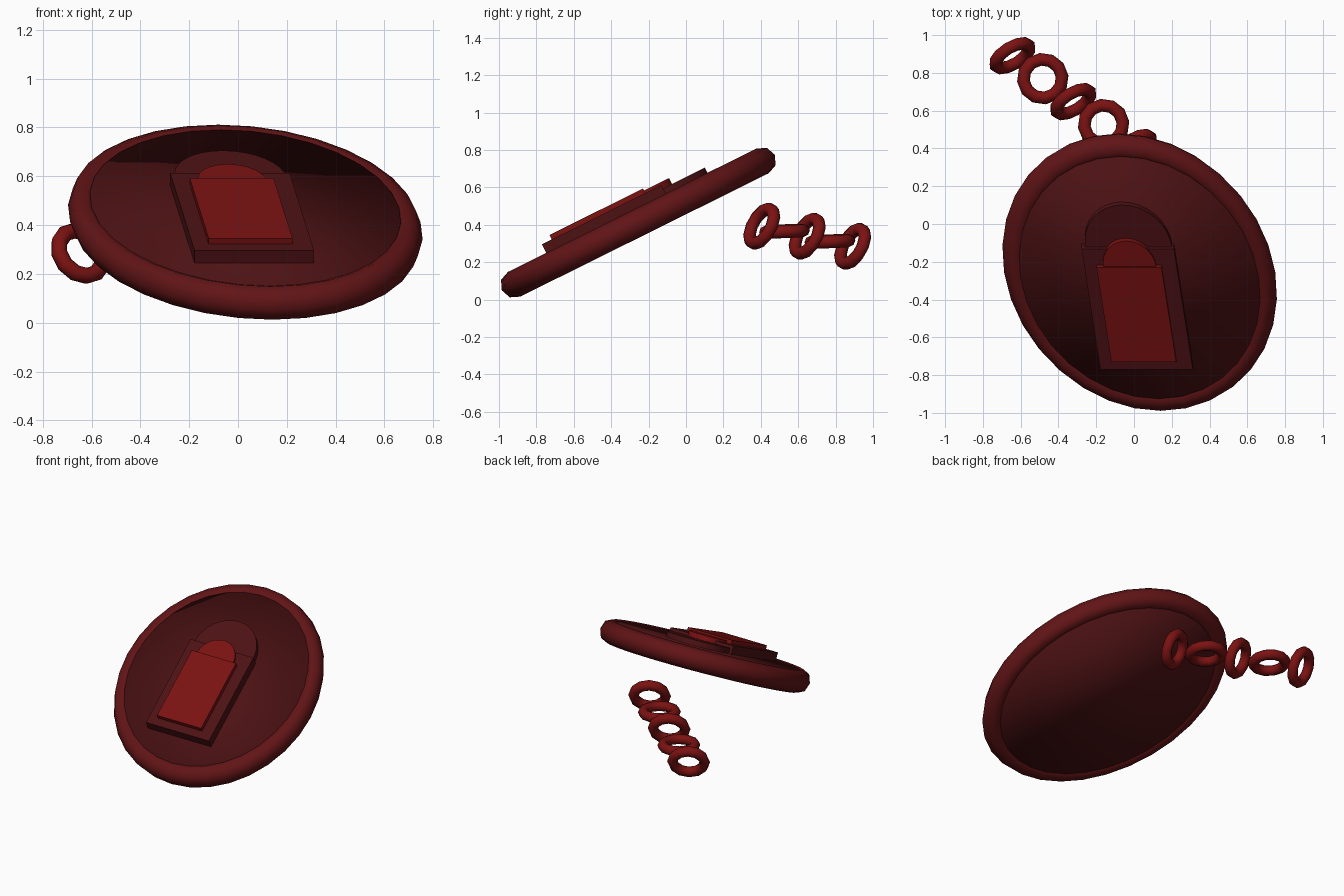
import bpy, bmesh, math
from mathutils import Matrix, Vector

if "Cube" in bpy.data.objects:
    bpy.data.objects.remove(bpy.data.objects["Cube"])


def material(name, rgb):
    m = bpy.data.materials.new(name)
    m.use_nodes = True
    m.diffuse_color = (*rgb, 1)
    m.node_tree.nodes["Principled BSDF"].inputs["Base Color"].default_value = (*rgb, 1)
    return m


bright = material("bright red", (0.2, 0.006, 0.006))
deep = material("deep red", (0.12, 0.007, 0.008))
dark = material("dark red", (0.075, 0.006, 0.007))

# Tilted, slightly skewed frame of the medallion: across, along, out of the face
TILT, SKEW = math.radians(26.4), -0.14
c, s = math.cos(TILT), math.sin(TILT)
FRAME = Matrix(((1, SKEW, 0, 0.03), (0, c, -s, -0.255), (0, s, c, 0.412), (0, 0, 0, 1)))


def finish(obj, name, mat, matrix, smooth=None):
    obj.name = obj.data.name = name
    obj.data.transform(matrix @ obj.matrix_world)
    obj.matrix_world = Matrix()
    obj.data.materials.append(mat)
    if smooth == "all":
        bpy.ops.object.shade_smooth()
    elif smooth == "angle":
        bpy.ops.object.shade_smooth_by_angle(angle=math.radians(50))
    return obj


def ring(name, mat, matrix, major, minor, sides, tube):
    bpy.ops.mesh.primitive_torus_add(major_radius=major, minor_radius=minor,
                                     major_segments=sides, minor_segments=tube)
    return finish(bpy.context.object, name, mat, matrix, "all")


def cylinder(name, mat, centre, rx, ry, low, high, sides, smooth):
    bpy.ops.mesh.primitive_cylinder_add(vertices=sides, radius=1, depth=1)
    place = Matrix.Translation((*centre, (low + high) / 2)) @ Matrix.Diagonal((rx, ry, high - low, 1))
    return finish(bpy.context.object, name, mat, FRAME @ place, smooth)


def slab(name, mat, x, half, bottom, top, low, high):
    bpy.ops.mesh.primitive_cube_add(size=1)
    place = (Matrix.Translation((x, (bottom + top) / 2, (low + high) / 2))
             @ Matrix.Diagonal((2 * half, top - bottom, high - low, 1)))
    return finish(bpy.context.object, name, mat, FRAME @ place)


# Medallion body
ring("medallion_rim", deep, FRAME @ Matrix.Diagonal((0.718, 0.815, 0.82, 1)), 0.91, 0.09, 32, 8)
cylinder("medallion_disc", dark, (0, 0), 0.63, 0.715, -0.068, 0.068, 32, "all")

# Raised arched emblem, two stacked layers
slab("outer_panel", dark, -0.035, 0.245, -0.513, 0.2, 0.03, 0.125)
cylinder("outer_arch", dark, (-0.03, 0.2), 0.23, 0.249, 0.03, 0.105, 32, "angle")
slab("inner_panel", bright, -0.042, 0.172, -0.455, 0.103, 0.1, 0.152)
cylinder("inner_arch", bright, (-0.038, 0.103), 0.14, 0.15, 0.09, 0.14, 32, "angle")

# Chain: links alternate between facing along the chain and lying flat
start, step = Vector((0.0, 0.405, 0.393)), Vector((-0.161, 0.1215, -0.027))
for i in range(5):
    facing = Vector((0.03, -0.04, 1)) if i % 2 else Vector((-0.47, 0.77, -0.43))
    turn = facing.to_track_quat('Z', 'Y').to_matrix().to_4x4()
    ring(f"chain_link_{i + 1}", bright, Matrix.Translation(start + step * i) @ turn,
         0.103, 0.034, 12, 8)
